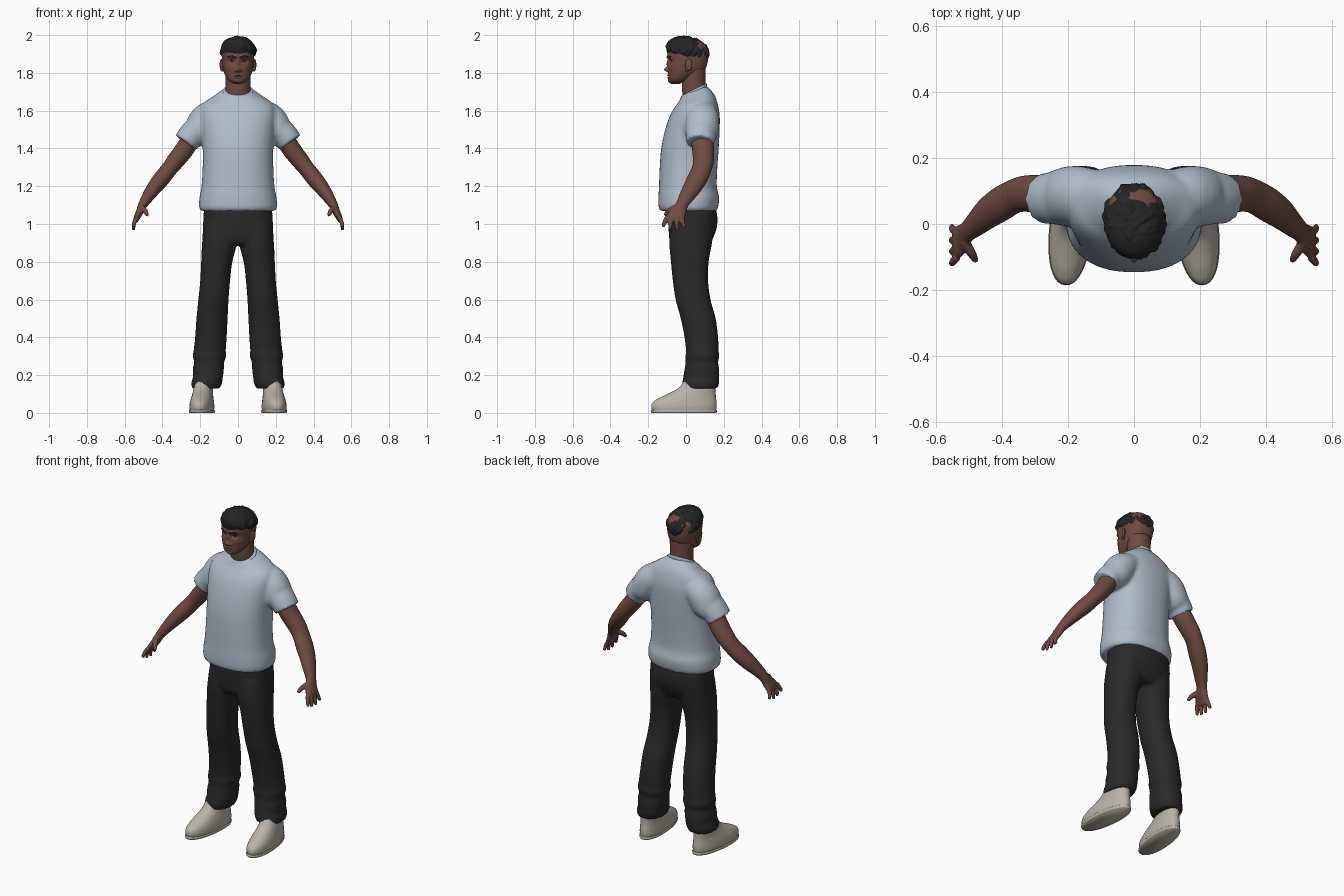
import bpy, bmesh, math, random
from mathutils import Vector, Matrix

random.seed(4)
cube = bpy.data.objects.get("Cube")
if cube:
    bpy.data.objects.remove(cube)


def material(name, *rgb):
    m = bpy.data.materials.new(name)
    m.use_nodes = True
    m.diffuse_color = (*rgb, 1)
    bsdf = m.node_tree.nodes["Principled BSDF"]
    bsdf.inputs["Base Color"].default_value = (*rgb, 1)
    bsdf.inputs["Roughness"].default_value = 0.8
    return m


SKIN = material("brown skin", 0.16, 0.07, 0.052)
LIPS = material("lip brown", 0.12, 0.045, 0.038)
SHIRT = material("pale blue cotton", 0.43, 0.51, 0.60)
DENIM = material("black trousers", 0.022, 0.022, 0.023)
HAIR = material("black hair", 0.018, 0.018, 0.019)
SHOE = material("cream shoe", 0.49, 0.455, 0.39)
WHITE = material("eye white", 0.45, 0.42, 0.4)


def smooth_rings(rings, sub):
    """Catmull-Rom interpolation through the given rings."""
    out = []
    for i in range(len(rings) - 1):
        a, b, c, d = (rings[min(max(i + k, 0), len(rings) - 1)] for k in (-1, 0, 1, 2))
        for s in range(sub):
            t = s / sub
            out.append([0.5 * (2 * q + (r - p) * t + (2 * p - 5 * q + 4 * r - w) * t * t
                               + (3 * q - p - 3 * r + w) * t ** 3)
                        for p, q, r, w in zip(a, b, c, d)])
    return out + [list(rings[-1])]


def loft(bm, rings, n=40, sub=4, along=False, p=2.0, mirror=False):
    """Rings are (x, y, z, radius, y radius, tilt); along = square to the path."""
    rows = smooth_rings(rings, sub)
    for side in (1, -1) if mirror else (1,):
        loops = []
        for i, r in enumerate(rows):
            c, u, v = Vector(r[:3]), Vector((1, 0, 0)), Vector((0, 1, 0))
            if along:
                t = Vector(rows[min(i + 1, len(rows) - 1)][:3]) - Vector(rows[max(i - 1, 0)][:3])
                u = t.cross(v).normalized()
                v = u.cross(t).normalized()
            elif len(r) > 5:
                v = Vector((0, 1, r[5]))
            loop = []
            for k in range(n):
                a = math.tau * k / n
                ca, sa = math.cos(a), math.sin(a)
                q = (c + u * r[3] * math.copysign(abs(ca) ** (2 / p), ca)
                     + v * r[4] * math.copysign(abs(sa) ** (2 / p), sa))
                loop.append(bm.verts.new((q.x * side, q.y, q.z)))
            loops.append(loop)
        for a, b in zip(loops, loops[1:]):
            for k in range(n):
                bm.faces.new((a[k], a[k - 1], b[k - 1], b[k]))
        bm.faces.new(loops[0])
        bm.faces.new(loops[-1])


def span(z, x0, x1, y0, y1, tilt=0.0):
    """Ring from its left/right and front/back limits."""
    return ((x0 + x1) / 2, (y0 + y1) / 2, z, (x1 - x0) / 2, (y1 - y0) / 2, tilt)


def blob(bm, pos, scale, rot=None, mirror=False):
    for side in (1, -1) if mirror else (1,):
        m = Matrix.Translation(pos) @ (rot or Matrix()) @ Matrix.Diagonal((*scale, 1))
        bmesh.ops.create_icosphere(bm, subdivisions=3, radius=1,
                                   matrix=Matrix.Diagonal((side, 1, 1, 1)) @ m)


def finish(bm, name, *mats, voxel=0, relax=0):
    bmesh.ops.recalc_face_normals(bm, faces=bm.faces)
    me = bpy.data.meshes.new(name)
    bm.to_mesh(me)
    bm.free()
    me.shade_smooth()
    ob = bpy.data.objects.new(name, me)
    bpy.context.collection.objects.link(ob)
    for m in mats:
        me.materials.append(m)
    if voxel:
        mod = ob.modifiers.new("blend", "REMESH")
        mod.mode, mod.voxel_size, mod.use_smooth_shade = "VOXEL", voxel, True
    if relax:
        mod = ob.modifiers.new("relax", "SMOOTH")
        mod.factor, mod.iterations = 0.5, relax
    return ob


# Shirt: body and sleeves blended together
bm = bmesh.new()
body = [(1.07, .198, -.138, .163, 0), (1.09, .206, -.145, .17, 0), (1.14, .204, -.146, .176, 0),
        (1.2, .193, -.143, .163, 0), (1.3, .187, -.139, .166, 0), (1.4, .187, -.131, .173, 0),
        (1.5, .195, -.11, .178, 0), (1.58, .2, -.082, .178, 0), (1.635, .185, -.055, .165, .1),
        (1.67, .135, -.038, .145, .25), (1.705, .08, -.025, .108, .4)]
loft(bm, [span(z, -w, w, f, b, t) for z, w, f, b, t in body], n=64, p=2.3)
loft(bm, [(.08, .085, 1.6, .07, .07), (.16, .087, 1.56, .085, .088), (.205, .083, 1.5, .085, .09),
          (.245, .079, 1.47, .072, .08), (.276, .076, 1.43, .068, .076)], along=True, mirror=True)
finish(bm, "shirt", SHIRT, voxel=0.01, relax=4)

bm = bmesh.new()
loft(bm, [(0, .042, 1.69, .083, .07, .5), (0, .042, 1.705, .08, .07, .5),
          (0, .042, 1.712, .074, .066, .5)], n=48)
finish(bm, "collar", SHIRT)

# Trousers: hips and two legs with rumpled cuffs
bm = bmesh.new()
hips = [(1.1, .18, -.09, .15), (1.05, .182, -.092, .165), (.98, .186, -.092, .163),
        (.92, .186, -.088, .14), (.89, .17, -.07, .12)]
loft(bm, [span(z, -w, w, f, b) for z, w, f, b in hips], n=56, p=2.4)
leg = [(1.0, .01, .18, -.08, .15), (.9, .006, .19, -.088, .138), (.8, .03, .195, -.08, .12),
       (.7, .042, .2, -.07, .117), (.6, .05, .21, -.055, .13), (.5, .055, .22, -.028, .157),
       (.4, .06, .227, -.008, .17), (.33, .065, .235, 0, .172), (.3, .062, .24, -.003, .177),
       (.27, .073, .232, -.002, .17), (.23, .075, .24, -.008, .176), (.19, .08, .238, -.014, .176),
       (.16, .084, .247, -.02, .176), (.13, .096, .245, -.016, .167)]
loft(bm, [span(*r) for r in leg], p=2.2, mirror=True)
finish(bm, "trousers", DENIM, voxel=0.01, relax=3)

# Shoes, turned slightly outward, each with a thin sole
for name, rows in (
        ("shoes", [(.008, .06, -.178, .158), (.03, .063, -.185, .163), (.055, .061, -.178, .163),
                   (.078, .057, -.145, .16), (.1, .053, -.098, .158), (.125, .05, -.05, .158),
                   (.15, .048, -.022, .155), (.17, .045, -.01, .15)]),
        ("shoe_soles", [(0, .063, -.183, .163), (.008, .066, -.187, .166), (.016, .064, -.185, .164)])):
    bm = bmesh.new()
    loft(bm, [span(z, -w, w, f, b) for z, w, f, b in rows], p=2.2)
    turn = Matrix.Translation((.19, 0, 0)) @ Matrix.Rotation(math.radians(6), 4, "Z")
    bmesh.ops.transform(bm, matrix=turn, verts=bm.verts)
    ob = finish(bm, name, SHOE)
    ob.modifiers.new("pair", "MIRROR").use_mirror_merge = False

# Arms and hands
bm = bmesh.new()
loft(bm, [(.22, .08, 1.5, .05, .058), (.28, .09, 1.4, .05, .058), (.33, .092, 1.335, .047, .055),
          (.365, .083, 1.29, .043, .052), (.405, .06, 1.24, .044, .053), (.445, .032, 1.19, .039, .048),
          (.48, 0, 1.14, .031, .039), (.505, -.022, 1.1, .024, .033), (.52, -.04, 1.065, .02, .042),
          (.535, -.055, 1.035, .017, .05), (.54, -.06, 1.015, .011, .045)],
     along=True, mirror=True)
for y, tip_y, tip_z in ((-.1, -.122, .985), (-.073, -.084, .97), (-.046, -.046, .966), (-.02, -.006, .98)):
    loft(bm, [(.536, y, 1.035, .012, .013), (.55, (y + tip_y) / 2 - .004, 1.005, .011, .012),
              (.553, tip_y, tip_z, .008, .008)], n=14, along=True, mirror=True)
loft(bm, [(.517, -.05, 1.09, .016, .016), (.492, -.09, 1.07, .014, .014),
          (.48, -.112, 1.045, .009, .009)], n=14, along=True, mirror=True)
finish(bm, "arms", SKIN, voxel=0.005, relax=3)

# Neck
bm = bmesh.new()
loft(bm, [span(1.62, -.07, .07, -.005, .1), span(1.7, -.067, .067, -.02, .104),
          span(1.75, -.066, .066, -.022, .104), span(1.83, -.068, .068, -.02, .104)])
finish(bm, "neck", SKIN)

# Head: skull and jaw, then soft bumps for the features
bm = bmesh.new()
skull = [(1.742, .022, -.076, -.03), (1.76, .05, -.091, .01), (1.79, .069, -.094, .06),
         (1.82, .079, -.095, .1), (1.86, .084, -.093, .115), (1.9, .086, -.098, .118),
         (1.94, .08, -.088, .108), (1.97, .055, -.06, .08)]
loft(bm, [span(z, -w, w, f, b) for z, w, f, b in skull], n=128, sub=11, p=2.25)
features = [(0, 1.85, .008, .018, .01), (0, 1.818, .011, .011, .022), (.013, 1.812, .008, .007, .008),
            (.034, 1.862, .016, .011, -.013), (.03, 1.885, .025, .008, .006),
            (0, 1.788, .02, .004, .006), (0, 1.774, .016, .004, .006), (0, 1.781, .02, .002, -.004),
            (0, 1.754, .016, .01, .007), (.05, 1.83, .02, .015, .004)]
for v in bm.verts:
    if v.co.y < -.02:
        x, z = abs(v.co.x), v.co.z
        v.co.y -= sum(amp * math.exp(-((x - fx) / sx) ** 2 - ((z - fz) / sz) ** 2)
                      for fx, fz, sx, sz, amp in features)
for f in bm.faces:
    c = f.calc_center_median()
    if c.y < 0 and (c.x / .026) ** 2 + ((c.z - 1.781) / .011) ** 2 < 1:
        f.material_index = 1
finish(bm, "head", SKIN, LIPS)

# Ears, eyes and eyebrows
bm = bmesh.new()
blob(bm, (.087, .014, 1.842), (.008, .02, .032), Matrix.Rotation(-.35, 4, "Z"), True)
blob(bm, (.083, .006, 1.82), (.009, .01, .014), mirror=True)
finish(bm, "ears", SKIN)
bm = bmesh.new()
blob(bm, (.034, -.064, 1.862), (.015, .014, .0095), mirror=True)
finish(bm, "eyeballs", WHITE)
bm = bmesh.new()
blob(bm, (.034, -.0765, 1.862), (.0055, .003, .006), mirror=True)
finish(bm, "irises", HAIR)
bm = bmesh.new()
for x, y, z in ((.018, -.1, 1.883), (.028, -.097, 1.887), (.038, -.092, 1.889), (.049, -.084, 1.886)):
    blob(bm, (x, y, z), (.009, .004, .004), Matrix.Rotation(x * 12, 4, "Z"), True)
finish(bm, "eyebrows", HAIR)

# Hair: a cap covered in short overlapping tufts
bm = bmesh.new()
cap = [(1.885, .086, -.098, .119), (1.915, .09, -.105, .12), (1.95, .083, -.098, .108),
       (1.975, .06, -.068, .083), (1.986, .03, -.03, .045)]
loft(bm, [span(z, -w, w, f, b, -.13) for z, w, f, b in cap], n=48)
for i in range(130):
    a, h = random.uniform(0, math.tau), random.uniform(-.05, 1)
    r = math.sqrt(1 - h * h)
    out = Vector((r * math.cos(a), r * math.sin(a), h))
    pos = Vector((out.x * .087, .008 + out.y * .109, 1.91 - out.y * .013 + out.z * .074))
    rot = out.to_track_quat("Z", "Y").to_matrix().to_4x4() @ Matrix.Rotation(random.uniform(-.8, .8), 4, "Z")
    blob(bm, pos, (.009, random.uniform(.015, .024), random.uniform(.008, .015)), rot)
finish(bm, "hair", HAIR, voxel=0.0045, relax=1)
